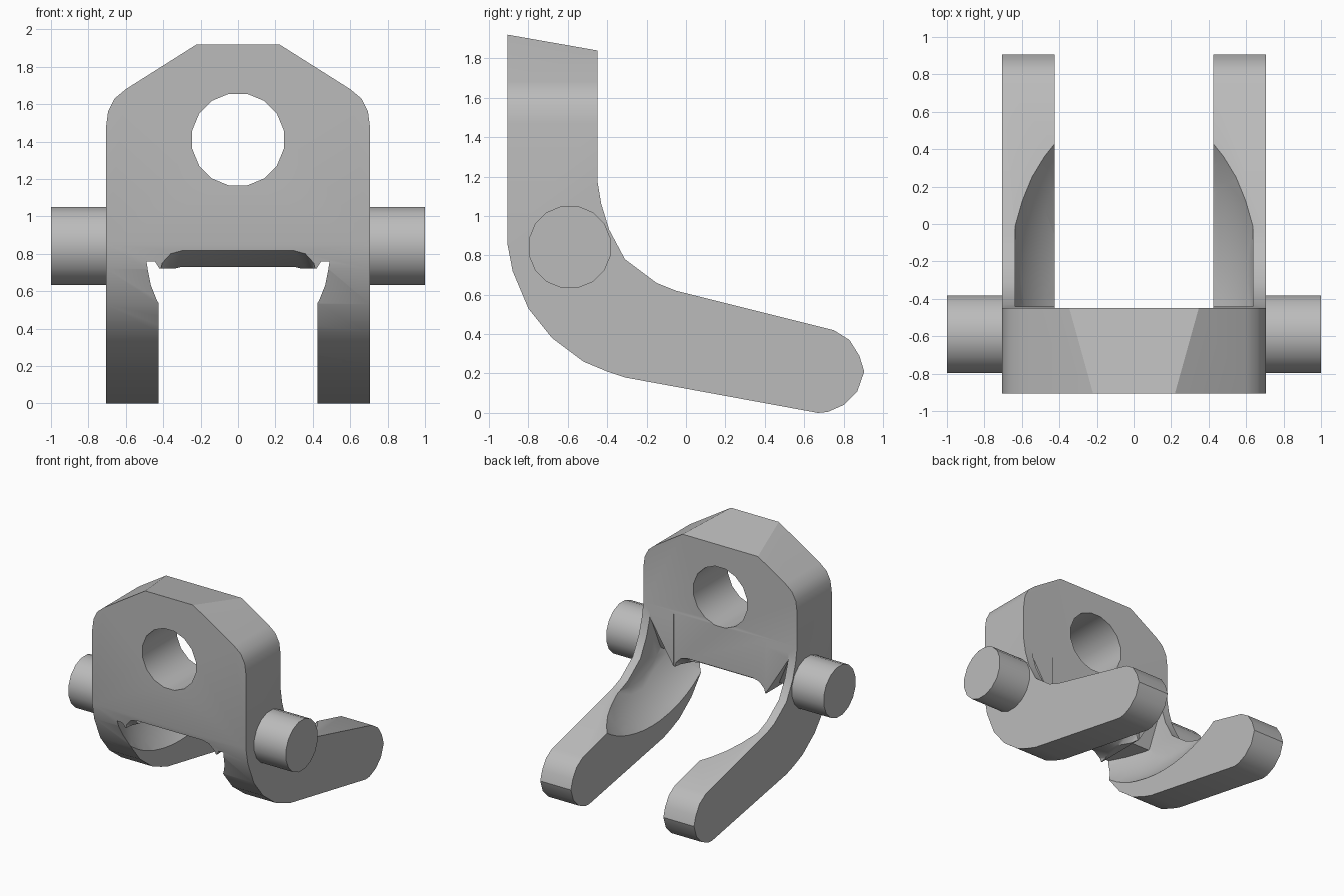
import bpy, bmesh, math
from mathutils import Matrix

cube = bpy.data.objects.get("Cube")
if cube:
    bpy.data.objects.remove(cube, do_unlink=True)

metal = bpy.data.materials.new("plain grey")
metal.use_nodes = True
grey = (0.5, 0.5, 0.5, 1)
metal.diffuse_color = grey
metal.node_tree.nodes["Principled BSDF"].inputs["Base Color"].default_value = grey


def finish(name, bm):
    bmesh.ops.recalc_face_normals(bm, faces=bm.faces)
    mesh = bpy.data.meshes.new(name)
    bm.to_mesh(mesh)
    bm.free()
    mesh.materials.append(metal)
    ob = bpy.data.objects.new(name, mesh)
    bpy.context.collection.objects.link(ob)
    return ob


def prism(name, ring_a, ring_b):
    """Solid between two matching rings of 3D points."""
    bm = bmesh.new()
    a = [bm.verts.new(p) for p in ring_a]
    b = [bm.verts.new(p) for p in ring_b]
    n = len(a)
    bm.faces.new(a)
    bm.faces.new(b[::-1])
    for i in range(n):
        j = (i + 1) % n
        bm.faces.new((a[j], a[i], b[i], b[j]))
    return finish(name, bm)


def ellipsoid(name, centre, radii):
    bm = bmesh.new()
    place = Matrix.Translation(centre) @ Matrix.Diagonal((*radii, 1))
    bmesh.ops.create_uvsphere(bm, u_segments=40, v_segments=24, radius=1, matrix=place)
    return finish(name, bm)


def along_x(name, pts, x0, x1):
    return prism(name, [(x0, y, z) for y, z in pts], [(x1, y, z) for y, z in pts])


def along_y(name, pts, y0, y1, lift=0):
    return prism(name, [(x, y0, z + lift) for x, z in pts], [(x, y1, z) for x, z in pts])


def circle(cu, cv, r, n):
    return [(cu + r * math.cos((i + 0.5) * math.tau / n),
             cv + r * math.sin((i + 0.5) * math.tau / n)) for i in range(n)]


def mirrored(half):
    """Closed outline from its +x half."""
    return half + [(-x, z) for x, z in reversed(half)]


def combine(target, tool, operation):
    mod = target.modifiers.new("shape", 'BOOLEAN')
    mod.object, mod.operation, mod.solver = tool, operation, 'EXACT'
    bpy.context.view_layer.objects.active = target
    bpy.ops.object.modifier_apply(modifier=mod.name)
    bpy.data.objects.remove(tool, do_unlink=True)
    bpy.context.view_layer.update()


# Bent body: side profile trimmed to the front outline
side = [(-.905, 1.92), (-.45, 1.84), (-.45, 1.18), (-.43, 1.06), (-.39, .93),
        (-.31, .78), (-.15, .66), (-.05, .62), (.75, .42), (.83, .37),
        (.88, .29), (.905, .21), (.87, .11), (.8, .04), (.72, .005), (.67, 0),
        (-.31, .18), (-.4, .21), (-.52, .26), (-.68, .38), (-.8, .53),
        (-.88, .72), (-.905, .85)]
body = along_x("bracket_body", side, -1, 1)
outline = mirrored([(.707, -.1), (.707, 1.47), (.695, 1.56), (.66, 1.63), (.6, 1.68), (.03, 2.04)])
combine(body, along_y("outline_tool", outline, -1.2, 1.2), 'INTERSECT')

# Round hole through the plate
combine(body, along_y("hole_tool", circle(0, 1.41, .25, 16), -1.2, 0), 'DIFFERENCE')

# Bowl scooped from the inner top of the arms, leaving the plate standing
bowl = ellipsoid("bowl_tool", (0, -.16, .9), (.707, 1.054, .707))
walls = mirrored([(.637, -1), (.637, 3)])
combine(bowl, along_y("walls_tool", walls, -3, 3), 'INTERSECT')
plate = [(-2, 2.5), (-.445, 2.5), (-.445, 1.07), (-.58, .77), (-2, .72)]
combine(bowl, along_x("plate_keep_tool", plate, -2, 2), 'DIFFERENCE')
middle = mirrored([(.42, .72), (.645, 1.08), (.645, 2.7)])
combine(bowl, along_y("middle_keep_tool", middle, -2.1, -.44), 'DIFFERENCE')
combine(body, bowl, 'DIFFERENCE')

# Slot between the arms, its arch flared at the front and back
arch = mirrored([(.425, -.3), (.425, .6), (.405, .67), (.36, .715), (.3, .73)])
combine(body, along_y("slot_tool", arch, -1.2, 1.2), 'DIFFERENCE')
combine(body, along_y("front_flare_tool", arch, -.95, -.71, .11), 'DIFFERENCE')
combine(body, along_y("back_flare_tool", arch, -.43, -.6, .1), 'DIFFERENCE')
gap = mirrored([(.425, .5), (.425, 1.7)])
combine(body, along_y("gap_tool", gap, -.448, 1.2), 'DIFFERENCE')

# Side pins
parts = [body]
for name, s in (("left_pin", 1), ("right_pin", -1)):
    parts.append(along_x(name, circle(-.59, .842, .212, 16), s * .68, s))

# Smooth rounded areas, crisp edges
for part in parts:
    part.data.shade_smooth()
    part.data.set_sharp_from_angle(angle=math.radians(30))
